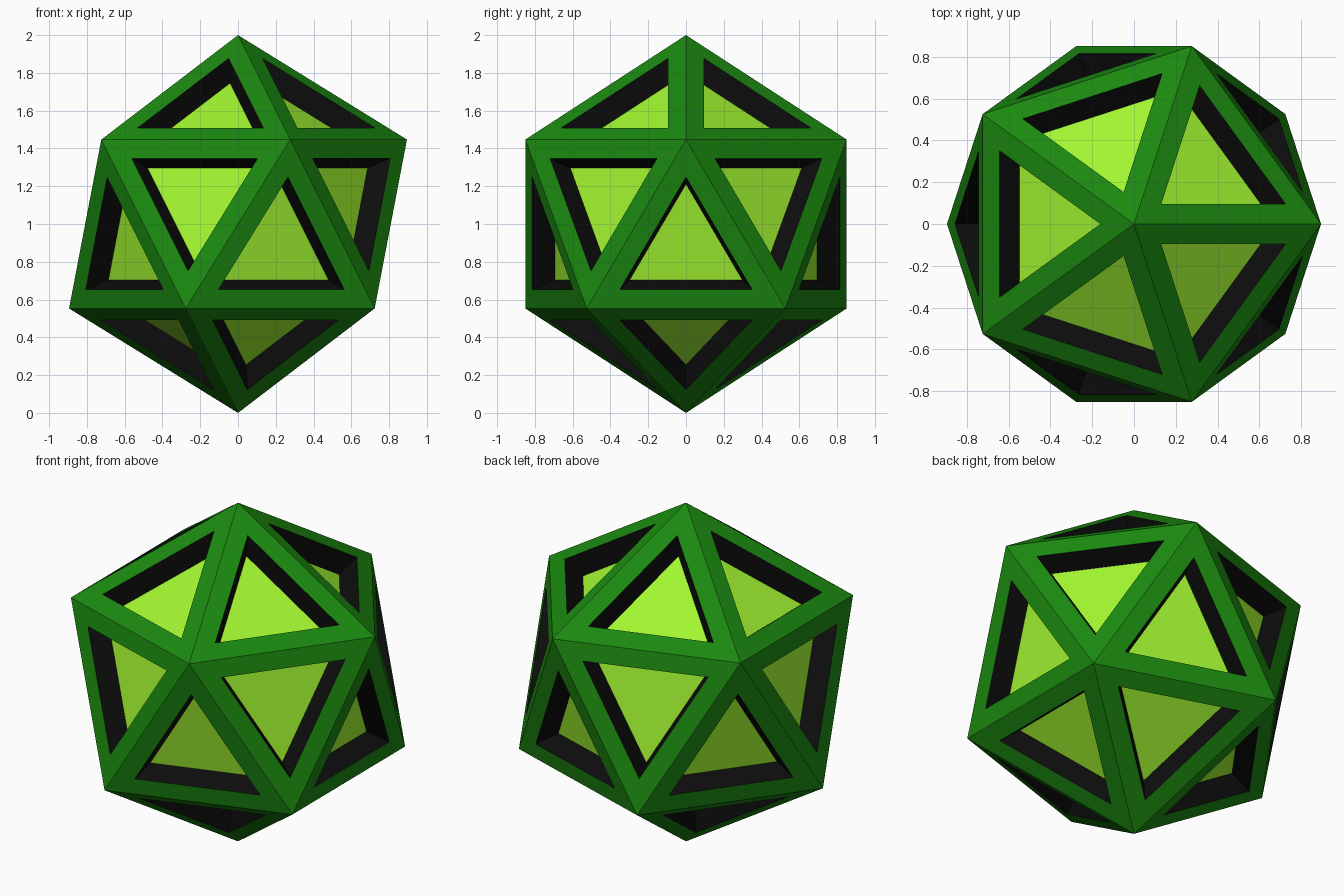
import bpy, bmesh
from mathutils import Vector

if "Cube" in bpy.data.objects:
    bpy.data.objects.remove(bpy.data.objects["Cube"])

CENTRE = Vector((0, 0, 1))
HOLE = 2 / 3      # opening size relative to a face
DEPTH = 0.85      # panel distance from centre relative to the opening


def material(name, rgb):
    m = bpy.data.materials.new(name)
    m.diffuse_color = (*rgb, 1)
    m.use_nodes = True
    m.node_tree.nodes["Principled BSDF"].inputs["Base Color"].default_value = m.diffuse_color
    return m


def make_part(name, polys, mat):
    bm = bmesh.new()
    for poly in polys:
        bm.faces.new([bm.verts.new(p + CENTRE) for p in poly])
    bmesh.ops.remove_doubles(bm, verts=bm.verts, dist=1e-5)
    mesh = bpy.data.meshes.new(name)
    bm.to_mesh(mesh)
    bm.free()
    mesh.materials.append(mat)
    bpy.context.collection.objects.link(bpy.data.objects.new(name, mesh))


def band(a, b):
    # three quads joining triangle a to triangle b
    return [(a[i], a[(i + 1) % 3], b[(i + 1) % 3], b[i]) for i in range(3)]


# Twenty-sided base solid
ico = bmesh.new()
bmesh.ops.create_icosphere(ico, subdivisions=1, radius=1)
frame, walls, panels = [], [], []
for f in ico.faces:
    outer = [v.co.copy() for v in f.verts]
    mid = f.calc_center_median()
    hole = [mid.lerp(p, HOLE) for p in outer]
    inner = [p * DEPTH for p in hole]
    frame += band(outer, hole)
    walls += band(hole, inner)
    panels.append(inner)
ico.free()

# Green outer frame, black recess walls, lime sunken panels
make_part("frame", frame, material("green", (0.011, 0.25, 0.005)))
make_part("recess_walls", walls, material("black", (0.004, 0.004, 0.004)))
make_part("panels", panels, material("lime", (0.36, 0.92, 0.03)))
